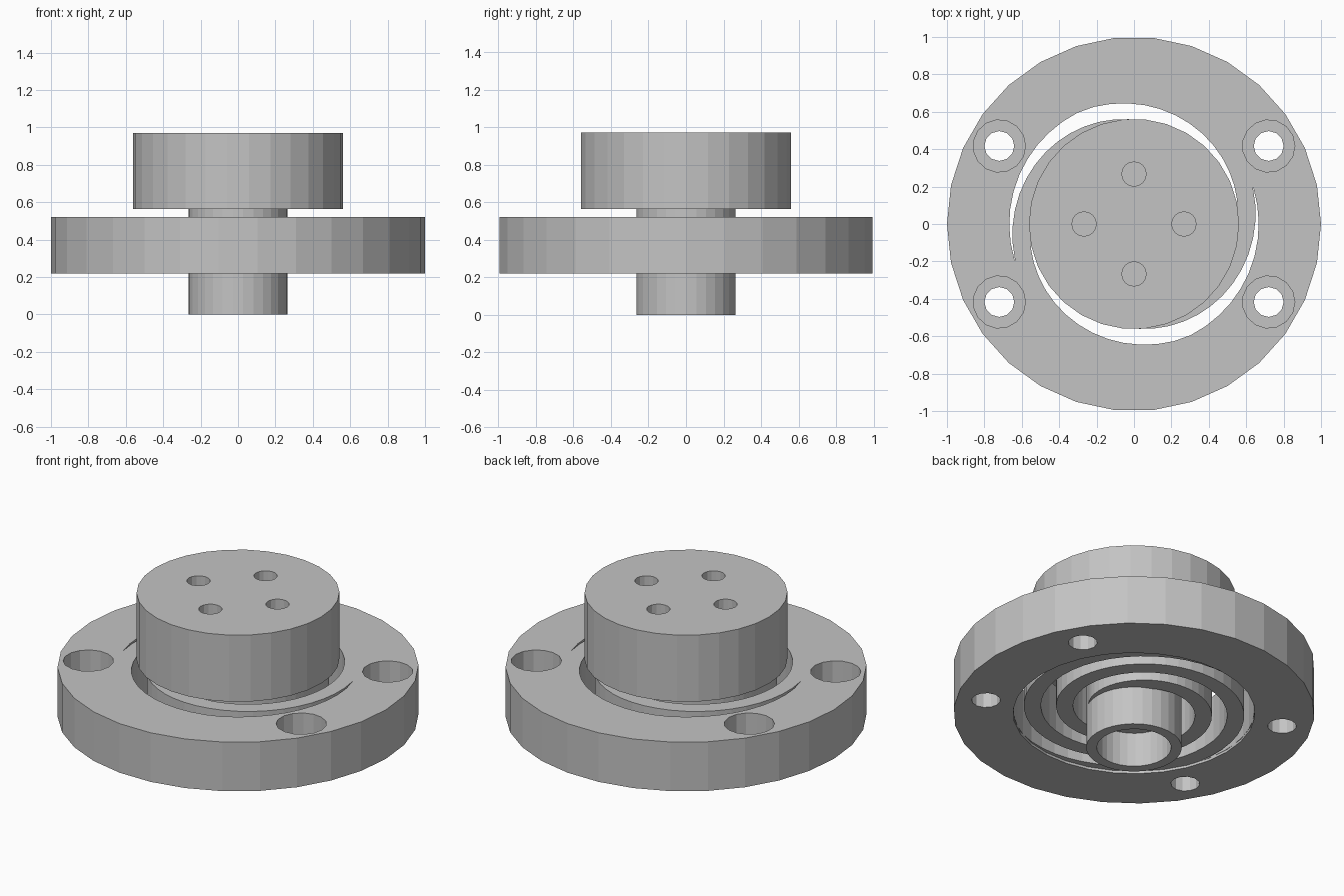
import bpy
import bmesh
from math import cos, sin, radians, pi

if "Cube" in bpy.data.objects:
    bpy.data.objects.remove(bpy.data.objects["Cube"], do_unlink=True)

SIDES = 30
STEM_R = 0.265
SPRING_R = 0.667     # outer limit of the spiral slots
PLATE_BOTTOM, PLATE_TOP = 0.22, 0.52

grey = bpy.data.materials.new("machined grey")
grey.use_nodes = True
colour = (0.55, 0.55, 0.55, 1)
grey.diffuse_color = colour
grey.node_tree.nodes["Principled BSDF"].inputs["Base Color"].default_value = colour


def prism(name, outline, z0, z1):
    """Extrude a closed flat outline from z0 up to z1."""
    bm = bmesh.new()
    base = bm.faces.new([bm.verts.new((x, y, z0)) for x, y in outline])
    top = bmesh.ops.extrude_face_region(bm, geom=[base])["geom"]
    verts = [v for v in top if isinstance(v, bmesh.types.BMVert)]
    bmesh.ops.translate(bm, verts=verts, vec=(0, 0, z1 - z0))
    bmesh.ops.recalc_face_normals(bm, faces=bm.faces)
    mesh = bpy.data.meshes.new(name)
    bm.to_mesh(mesh)
    bm.free()
    mesh.materials.append(grey)
    obj = bpy.data.objects.new(name, mesh)
    bpy.context.collection.objects.link(obj)
    return obj


def disc(name, r, z0, z1, x=0, y=0, n=SIDES):
    ring = [2 * pi * i / n for i in range(n)]
    return prism(name, [(x + r * cos(a), y + r * sin(a)) for a in ring], z0, z1)


def cut(target, cutters):
    """Subtract each cutter from the target, then remove it."""
    bpy.context.view_layer.objects.active = target
    for cutter in cutters:
        cutter.hide_render = True
        mod = target.modifiers.new("cut", "BOOLEAN")
        mod.operation = "DIFFERENCE"
        mod.solver = "EXACT"
        mod.object = cutter
        bpy.ops.object.modifier_apply(modifier=mod.name)
        bpy.data.objects.remove(cutter, do_unlink=True)


def spiral_slot(start):
    """Slot winding clockwise inward, clipped by the rim and the stem."""
    pitch, width, core = 0.001, 0.085, STEM_R - 0.008
    inner, outer = [], []
    last = int((SPRING_R + width - core) / pitch)
    for t in list(range(2, last, 8)):
        a = radians(start - t)
        r_in = SPRING_R - pitch * t
        r_out = min(SPRING_R, r_in + width)
        r_in = max(core, r_in)
        inner.append((r_in * cos(a), r_in * sin(a)))
        outer.append((r_out * cos(a), r_out * sin(a)))
    return prism("slot_cutter", outer + inner[::-1], 0.1, 0.6)


# Flange with counterbored bolt holes, shallow underside recess, two spiral slots
flange = disc("spiral_flange", 1, PLATE_BOTTOM, PLATE_TOP)
cutters = [disc("recess_cutter", SPRING_R + 0.003, 0.1, PLATE_BOTTOM + 0.015)]
for sx in (-1, 1):
    for sy in (-1, 1):
        x, y = 0.72 * sx, 0.417 * sy
        cutters.append(disc("bolt_cutter", 0.08, 0.1, 0.6, x, y, 12))
        cutters.append(disc("counterbore_cutter", 0.14, 0.35, 0.6, x, y, 15))
cutters += [spiral_slot(199), spiral_slot(19)]
cut(flange, cutters)

# Stem with a blind bore from below
stem = disc("stem", STEM_R, 0, 0.57)
cut(stem, [disc("bore_cutter", 0.206, -0.1, 0.21)])

# Upper hub with four blind holes
hub = disc("upper_hub", 0.562, 0.563, 0.97)
cut(hub, [disc("hole_cutter", 0.065, 0.72, 1.1,
               0.267 * cos(i * pi / 2), 0.267 * sin(i * pi / 2), 16)
          for i in range(4)])
